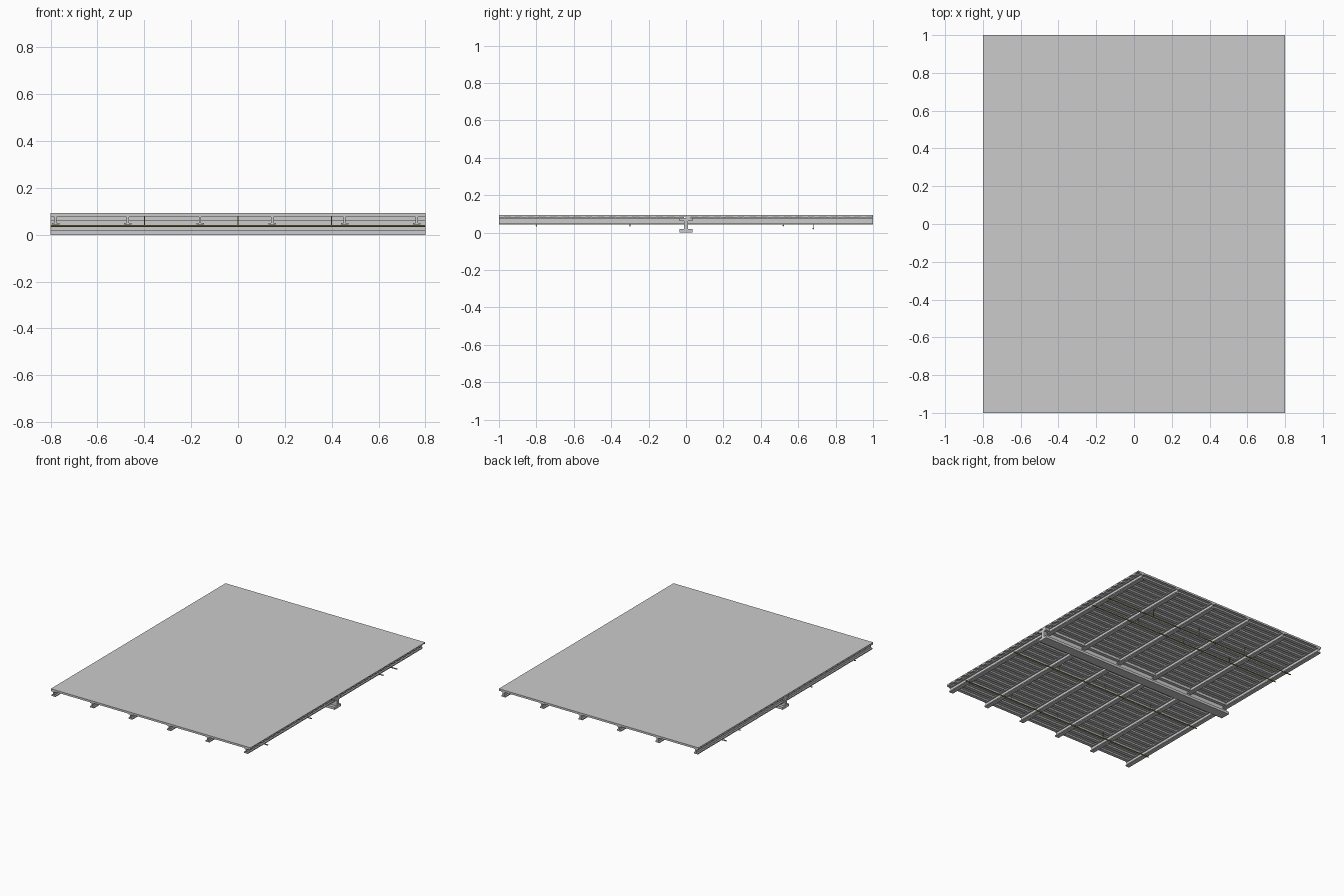
import bpy, math

if "Cube" in bpy.data.objects:
    bpy.data.objects.remove(bpy.data.objects["Cube"])

OLIVE = bpy.data.materials.new("pipe_olive")
OLIVE.diffuse_color = (0.35, 0.31, 0.08, 1)
OLIVE.use_nodes = True
OLIVE.node_tree.nodes["Principled BSDF"].inputs["Base Color"].default_value = OLIVE.diffuse_color


def extrude(name, profile, axis, start, end, offset=0.0):
    """Extrude a closed 2D profile (u, z) along x or y; u is the other horizontal axis."""
    n = len(profile)
    verts = []
    for t in (start, end):
        for u, z in profile:
            verts.append((t, u + offset, z) if axis == 'x' else (u + offset, t, z))
    faces = [(i, (i + 1) % n, n + (i + 1) % n, n + i) for i in range(n)]
    faces += [tuple(range(n))[::-1], tuple(range(n, 2 * n))]
    me = bpy.data.meshes.new(name)
    me.from_pydata(verts, [], faces)
    ob = bpy.data.objects.new(name, me)
    bpy.context.collection.objects.link(ob)
    import bmesh
    bm = bmesh.new()
    bm.from_mesh(me)
    bmesh.ops.recalc_face_normals(bm, faces=bm.faces)
    bm.to_mesh(me)
    bm.free()
    return ob


def i_section(z0, z1, half_w, half_web, flange):
    right = [(half_w, z0), (half_w, z0 + flange), (half_web, z0 + flange),
             (half_web, z1 - flange), (half_w, z1 - flange), (half_w, z1)]
    return right + [(-u, z) for u, z in reversed(right)]


def rod(name, radius, depth, loc, rot=(0, 0, 0)):
    bpy.ops.mesh.primitive_cylinder_add(vertices=10, radius=radius, depth=depth,
                                        location=loc, rotation=rot)
    ob = bpy.context.object
    ob.name = name
    ob.data.materials.append(OLIVE)
    bpy.ops.object.shade_smooth_by_angle()


# Slab with corrugated underside, ribs running along x
TOP, HIGH, LOW = 0.093, 0.087, 0.079
RIBS = 32
p = 2.0 / RIBS
profile = [(1, TOP), (-1, TOP)]
for i in range(RIBS):
    y = -1 + i * p
    profile += [(y, LOW), (y + p * 0.4, LOW), (y + p * 0.5, HIGH), (y + p * 0.9, HIGH)]
profile.append((1, LOW))
extrude("corrugated_floor_deck", profile, 'x', -0.8, 0.8)

# Main girder across the middle
extrude("main_girder", i_section(0.0, LOW, 0.036, 0.012, 0.018), 'x', -0.8, 0.8)

# Joists on both sides of the girder
for i in range(6):
    x = -0.779 + i * 0.3085
    for side, a, b in (("front", -1.0, -0.012), ("back", 0.012, 1.0)):
        extrude(f"{side}_joist_{i + 1}", i_section(0.043, LOW + 0.004, 0.016, 0.005, 0.008),
                'y', a, b, x)

# Service pipes under the joists, each on three hangers
for i, (y, z, r) in enumerate([(-0.8, 0.037, 0.004), (-0.3, 0.037, 0.004),
                               (0.52, 0.037, 0.004), (0.68, 0.021, 0.004)]):
    rod(f"service_pipe_{i + 1}", r, 1.6, (0, y, z), (0, math.pi / 2, 0))
    for x in (-0.4, 0, 0.4):
        rod(f"pipe_hanger_{i + 1}", 0.002, LOW + 0.004 - z, (x, y, (LOW + 0.004 + z) / 2))
